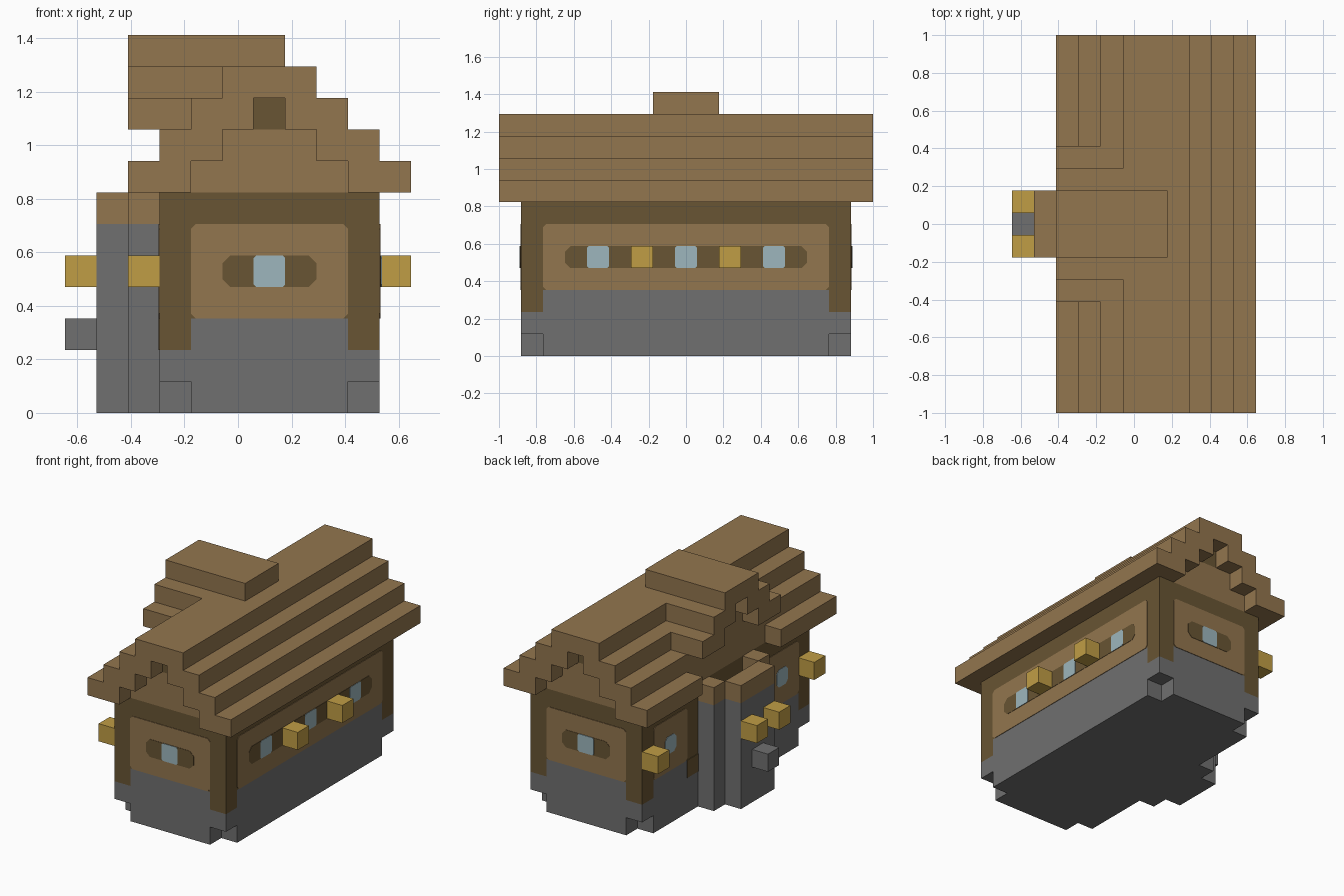
import bpy
import bmesh

U = 2 / 17          # edge length of one building block

cube = bpy.data.objects.get("Cube")
if cube:
    bpy.data.objects.remove(cube, do_unlink=True)


def material(name, r, g, b):
    m = bpy.data.materials.new(name)
    m.use_nodes = True
    m.diffuse_color = (r, g, b, 1)
    m.node_tree.nodes["Principled BSDF"].inputs["Base Color"].default_value = (r, g, b, 1)
    return m


WOOD = material("light_wood", 0.29, 0.18, 0.077)
TIMBER = material("dark_timber", 0.14, 0.09, 0.033)
STONE = material("grey_stone", 0.16, 0.16, 0.16)
LAMP = material("lamp_gold", 0.53, 0.34, 0.06)
GLASS = material("pale_glass", 0.34, 0.47, 0.51)


def finish(name, bm, mat):
    bmesh.ops.recalc_face_normals(bm, faces=bm.faces)
    mesh = bpy.data.meshes.new(name)
    bm.to_mesh(mesh)
    bm.free()
    mesh.materials.append(mat)
    bpy.context.collection.objects.link(bpy.data.objects.new(name, mesh))


def prism(name, outline, place, low, high, mat):
    """Extrude an outline; place(a, b, depth) turns it into a point."""
    bm = bmesh.new()
    ends = [[bm.verts.new([c * U for c in place(a, b, d)]) for a, b in outline]
            for d in (low, high)]
    for ring in ends:
        bm.faces.new(ring)
    n = len(outline)
    for i in range(n):
        j = (i + 1) % n
        bm.faces.new((ends[0][i], ends[0][j], ends[1][j], ends[1][i]))
    finish(name, bm, mat)


def box(name, x, y, z, mat):
    outline = [(x[0], y[0]), (x[1], y[0]), (x[1], y[1]), (x[0], y[1])]
    prism(name, outline, lambda a, b, d: (a, b, d), z[0], z[1], mat)


def plate(name, axis, wall, a, z, mat, cut=0.0, lift=0.03):
    """Thin painted plate with clipped corners on an x or y wall."""
    (a0, a1), (z0, z1) = a, z
    if cut:
        outline = [(a0 + cut, z0), (a1 - cut, z0), (a1, z0 + cut), (a1, z1 - cut),
                   (a1 - cut, z1), (a0 + cut, z1), (a0, z1 - cut), (a0, z0 + cut)]
    else:
        outline = [(a0, z0), (a1, z0), (a1, z1), (a0, z1)]
    side = -1 if wall < 0 else 1
    place = (lambda a, b, d: (d, a, b)) if axis == "x" else (lambda a, b, d: (a, d, b))
    prism(name, outline, place, wall, wall + side * lift, mat)


def span(a, b, s):
    """Range a..b, mirrored when s is -1."""
    return (a, b) if s > 0 else (-b, -a)


L, R, D = -2.5, 4.5, 7.5      # body: left wall, right wall, half depth

# Stone base with notched corners, and the timber-framed storey
notched = [(L + 1, -D), (R - 1, -D), (R - 1, 1 - D), (R, 1 - D), (R, D - 1), (R - 1, D - 1),
           (R - 1, D), (L + 1, D), (L + 1, D - 1), (L, D - 1), (L, 1 - D), (L + 1, 1 - D)]
for name, low in (("foundation", 0), ("upper_base", 2)):
    prism(name, notched, lambda a, b, d: (a, b, d), low, low + 1, STONE)
box("middle_base", (L, R), (-D, D), (1, 2), STONE)
box("timber_storey", (L, R), (-D, D), (3, 7), TIMBER)
for s in (-1, 1):
    for x in (L, R - 1):
        box("corner_post_foot", (x, x + 1), span(D - 1, D, s), (2, 3), TIMBER)
    plate("inner_post_foot", "x", L, span(2.5, 3.5, s), (2, 3), TIMBER)

# Wall panels and windows: gable ends and left wall
for s in (-1, 1):
    plate("gable_panel", "y", s * D, (L + 1, R - 1), (3, 6), WOOD, 0.15)
    plate("gable_shutters", "y", s * D, (-0.5, 2.5), (4, 5), TIMBER, 0.25, 0.05)
    plate("gable_window", "y", s * D, (0.5, 1.5), (4, 5), GLASS, 0.08, 0.07)
    plate("left_panel", "x", L, span(3.5, 6.5, s), (3, 6), WOOD, 0.15)
    plate("left_window", "x", L, span(4.5, 5.5, s), (4, 5), GLASS, 0.2, 0.05)

# Long right wall
plate("right_panel", "x", R, (1 - D, D - 1), (3, 6), WOOD, 0.15)
plate("right_shutters", "x", R, (-5.5, 5.5), (4, 5), TIMBER, 0.25, 0.05)
for y in (-4, 0, 4):
    plate("right_window", "x", R, (y - 0.5, y + 0.5), (4, 5), GLASS, 0.08, 0.07)

# Main stepped roof, mirrored about x = 1
for i in range(3):
    z = (7 + i, 8 + i)
    box("right_roof_step", (3.5 - i, 5.5 - i), (-8.5, 8.5), z, WOOD)
    left = (i - 3.5, i - 1.5)
    if i == 0:
        for s in (-1, 1):
            box("left_eave", left, span(3.5, 8.5, s), z, WOOD)
        box("left_gable_wall", (L, -1.5), (-3.5, 3.5), z, WOOD)
    else:
        box("left_roof_step", left, (-8.5, 8.5), z, WOOD)
box("roof_ridge", (-0.5, 2.5), (-8.5, 8.5), (10, 11), WOOD)
for i in range(2):
    box("gable_infill", (i - 1.5, 3.5 - i), (-D, D), (7 + i, 8 + i), WOOD)
box("ridge_beam", (0.5, 1.5), (-D, D), (9, 10), TIMBER)

# Cross roof over the chimney bay
for s in (-1, 1):
    box("cross_roof_lower_step", (-3.5, -1.5), span(1.5, 3.5, s), (9, 10), WOOD)
    box("cross_roof_upper_step", (-3.5, -0.5), span(0.5, 2.5, s), (10, 11), WOOD)
box("cross_roof_ridge", (-3.5, 1.5), (-1.5, 1.5), (11, 12), WOOD)
box("cross_gable_infill", (L, -1.5), (-1.5, 1.5), (9, 10), WOOD)
box("cross_ridge_beam", (L, -0.5), (-0.5, 0.5), (10, 11), TIMBER)

# Hollow bay: stone walls with a wooden rim
for name, z, mat in (("bay_wall", (0, 6), STONE), ("bay_rim", (6, 7), WOOD)):
    box(name, (-4.5, -3.5), (-1.5, 1.5), z, mat)
    for s in (-1, 1):
        box(name + "_side", (-3.5, L), span(1.5, 2.5, s), z, mat)
box("bay_floor", (-3.5, L), (-1.5, 1.5), (0, 5), STONE)
box("bay_step", (-5.5, -4.5), (-0.5, 0.5), (2, 3), STONE)

# Lamps
for s in (-1, 1):
    box("right_lamp", (R, R + 1), span(1.5, 2.5, s), (4, 5), LAMP)
    box("left_corner_lamp", (L - 1, L), span(6.5, 7.5, s), (4, 5), LAMP)
    box("bay_lamp", (-5.5, -4.5), span(0.5, 1.5, s), (4, 5), LAMP)
